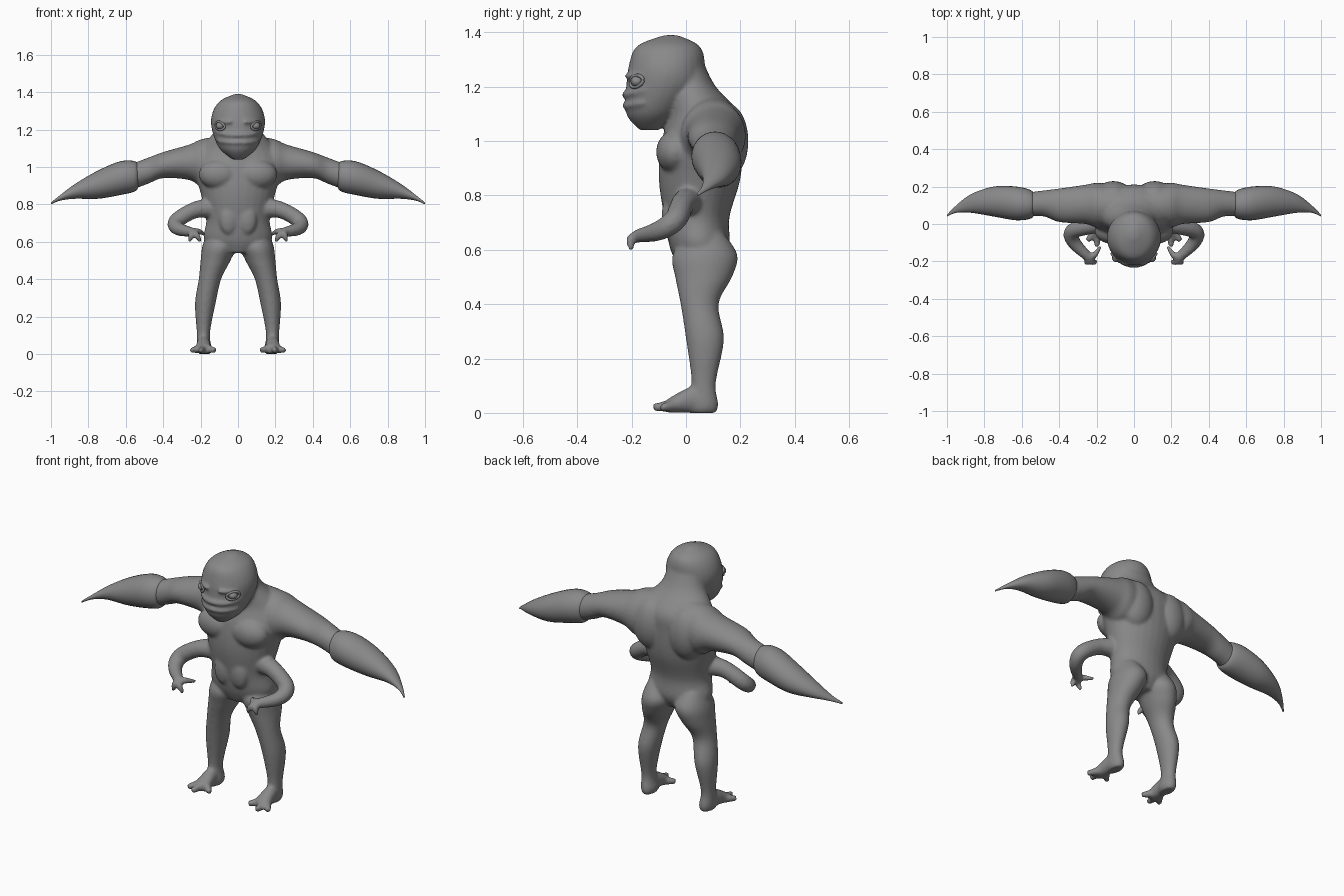
import bpy, bmesh
from math import sin, cos, tau, radians
from mathutils import Vector, Matrix

cube = bpy.data.objects.get("Cube")
if cube:
    bpy.data.objects.remove(cube, do_unlink=True)

tone = .25
grey = bpy.data.materials.new("skin grey")
grey.use_nodes = True
grey.diffuse_color = (tone, tone, tone, 1)
grey.node_tree.nodes["Principled BSDF"].inputs["Base Color"].default_value = grey.diffuse_color

X, Y, Z = range(3)
UP = Vector((0, 0, 1))


def smooth_rows(rows, steps=5):
    """Blend between rows of numbers with Hermite tangents, so few rows are needed."""
    rows = [Vector(row) for row in rows]
    padded = [rows[0], *rows, rows[-1]]
    blended = []
    for before, start, end, after in zip(padded, padded[1:], padded[2:], padded[3:]):
        leave, arrive = (end - before) / 2, (after - start) / 2
        for step in range(steps):
            t = step / steps
            ease = t * t * (3 - t - t)
            blended.append(start.lerp(end, ease) + leave * t * (1 - t) * (1 - t)
                           - arrive * t * t * (1 - t))
    return blended + [rows[-1]]


def skin_rings(bm, rings, side):
    """Join rings of points into a capped, optionally mirrored skin."""
    rings = [[bm.verts.new((p.x * side, p.y, p.z)) for p in ring] for ring in rings]
    for lower, upper in zip(rings, rings[1:]):
        for i in range(len(lower)):
            bm.faces.new((lower[i - 1], lower[i], upper[i], upper[i - 1]))
    bm.faces.new(rings[0])
    bm.faces.new(rings[-1])


def oval_loft(bm, axis, rows, side=1, segments=28):
    """Ovals along an axis: position, then the extents on the next two axes."""
    second, third = (axis + 1) % 3, (axis + 2) % 3
    rings = []
    for position, low_a, high_a, low_b, high_b in smooth_rows(rows):
        ring = []
        for n in range(segments):
            angle = tau * n / segments
            point = Vector()
            point[axis] = position
            point[second] = (low_a + high_a + (high_a - low_a) * cos(angle)) / 2
            point[third] = (low_b + high_b + (high_b - low_b) * sin(angle)) / 2
            ring.append(point)
        rings.append(ring)
    skin_rings(bm, rings, side)


def upright_loft(bm, rows):
    """Symmetrical ovals up the middle: height, half width, front, back."""
    oval_loft(bm, Z, [(z, -half, half, front, back) for z, half, front, back in rows])


def tube(bm, points, radii, side, reference=UP, segments=12):
    """Round limb through points, with one radius for each point."""
    path = smooth_rows([(*point, radius) for point, radius in zip(points, radii)])
    rings = []
    for n, spot in enumerate(path):
        ahead, behind = path[min(n + 1, len(path) - 1)], path[max(n - 1, 0)]
        along = (ahead - behind).to_3d().normalized()
        across = along.cross(reference).normalized()
        over = along.cross(across)
        angles = [tau * k / segments for k in range(segments)]
        rings.append([spot.to_3d() + (across * cos(a) + over * sin(a)) * spot.w for a in angles])
    skin_rings(bm, rings, side)


def ball(bm, centre, radii, side):
    place = Matrix.Translation((centre[X] * side, centre[Y], centre[Z]))
    bmesh.ops.create_uvsphere(bm, u_segments=24, v_segments=16, radius=1,
                              matrix=place @ Matrix.Diagonal((*radii, 1)))


def face_point(degrees, height):
    """Point on the curved face, turned away from the nose by an angle."""
    turn = radians(degrees)
    return Vector((.13 * sin(turn), -.085 - .14 * cos(turn), height))


def face_ridge(bm, side, start, end, height, lift, thickness):
    """Tapering fold of skin that follows the face."""
    spans = [k / 4 for k in range(5)]
    points = [face_point(start + (end - start) * t, height + lift * t * t) for t in spans]
    tube(bm, points, [thickness * (1 - t * t / 2) for t in spans], side)


def finish(name, bm):
    bmesh.ops.recalc_face_normals(bm, faces=bm.faces)
    for face in bm.faces:
        face.smooth = True
    mesh = bpy.data.meshes.new(name)
    bm.to_mesh(mesh)
    bm.free()
    mesh.materials.append(grey)
    part = bpy.data.objects.new(name, mesh)
    bpy.context.collection.objects.link(part)
    return part


body = bmesh.new()

# torso and neck
upright_loft(body, [(.54, .08, -.03, .12), (.61, .18, -.06, .16), (.72, .17, -.08, .16),
                    (.86, .2, -.1, .2), (1, .24, -.09, .21), (1.1, .2, -.06, .2),
                    (1.2, .12, -.07, .11), (1.3, .1, -.07, .06)])

# head
upright_loft(body, [(1.04, .03, -.17, -.1), (1.1, .1, -.22, -.02), (1.2, .14, -.22, .06),
                    (1.28, .14, -.21, .07), (1.35, .1, -.18, .05), (1.39, .02, -.08, -.03)])

for side in (1, -1):
    # lips and brow
    face_ridge(body, side, 0, 80, 1.17, .03, .012)
    face_ridge(body, side, 0, 60, 1.13, .01, .01)
    face_ridge(body, side, 15, 75, 1.24, 0, .01)

    # chest, shoulder blade and abdomen
    ball(body, (.1, -.04, .96), (.11, .07, .08), side)
    ball(body, (.11, .15, 1), (.1, .08, .14), side)
    ball(body, (.05, -.06, .72), (.05, .03, .08), side)

    # shoulder and upper arm
    oval_loft(body, X, [(.06, 0, .2, .87, 1.17), (.19, -.02, .22, .89, 1.15),
                        (.26, 0, .21, .93, 1.12), (.4, .01, .19, .94, 1.08),
                        (.48, .04, .18, .91, 1.05), (.56, .04, .17, .88, 1.02)], side)

    # leg
    oval_loft(body, Z, [(.66, .05, .16, .01, .14), (.58, .01, .19, -.05, .19),
                        (.5, .04, .2, -.04, .17), (.4, .09, .21, -.02, .12),
                        (.27, .12, .23, 0, .14), (.11, .15, .22, .02, .11),
                        (.03, .14, .22, 0, .12), (0, .15, .21, .01, .11)], side)

    # foot and toes
    oval_loft(body, Y, [(.1, 0, .07, .15, .21), (.03, 0, .1, .15, .22),
                        (-.07, 0, .05, .14, .23)], side)
    instep = Vector((.19, -.02, .03))
    for toe in ((.25, -.09, .02), (.2, -.12, .02), (.12, -.08, .02)):
        toe = Vector(toe)
        tube(body, [instep, instep.lerp(toe, .6), toe], (.03, .02, .015), side)

    # small lower arm
    wrist = Vector((.24, -.18, .65))
    tube(body, [(.12, .02, .78), (.23, -.01, .77), (.33, -.04, .71), (.32, -.1, .67), wrist],
         (.06, .045, .043, .037, .025), side)

    # hooked fingers and thumb
    for tip in ((.2, -.2, .6), (.26, -.2, .6), (.18, -.12, .64)):
        tip = Vector(tip)
        knuckle = wrist.lerp(tip, .5) + Vector((0, -.015, .01))
        tube(body, [wrist, knuckle, tip], (.022, .017, .01), side, Vector((.3, 1, .2)))

body = finish("body", body)
fuse = body.modifiers.new("fuse", 'REMESH')
fuse.mode = 'VOXEL'
fuse.voxel_size = .008
fuse.use_smooth_shade = True
soften = body.modifiers.new("soften", 'SMOOTH')
soften.iterations = 8

for side, label in ((1, "left"), (-1, "right")):
    # blade forearm, curving to a point
    blade = bmesh.new()
    oval_loft(blade, X, [(.53, .06, .15, .9, 1), (.55, .03, .18, .87, 1.03),
                         (.63, .02, .2, .85, 1.03), (.75, .04, .2, .83, .98),
                         (.87, .06, .16, .83, .91), (.95, .06, .1, .82, .85),
                         (1, .04, .05, .8, .81)], side)
    finish("blade_forearm_" + label, blade)

    # eye
    socket = face_point(47, 1.22)
    eye = bmesh.new()
    ball(eye, socket, (.023, .023, .02), side)
    finish("eye_" + label, eye)

    # almond-shaped eyelid
    lid = bmesh.new()
    outward = Vector((1, -1, 0)).normalized()
    slant = Vector((1, 1, .2)).normalized()
    turns = [tau * k / 12 for k in range(13)]
    rim = [socket + slant * .033 * cos(a) + UP * .021 * sin(a) + outward * .006 * abs(sin(a))
           for a in turns]
    tube(lid, rim, [.0065] * len(rim), side, outward)
    finish("eyelid_" + label, lid)
